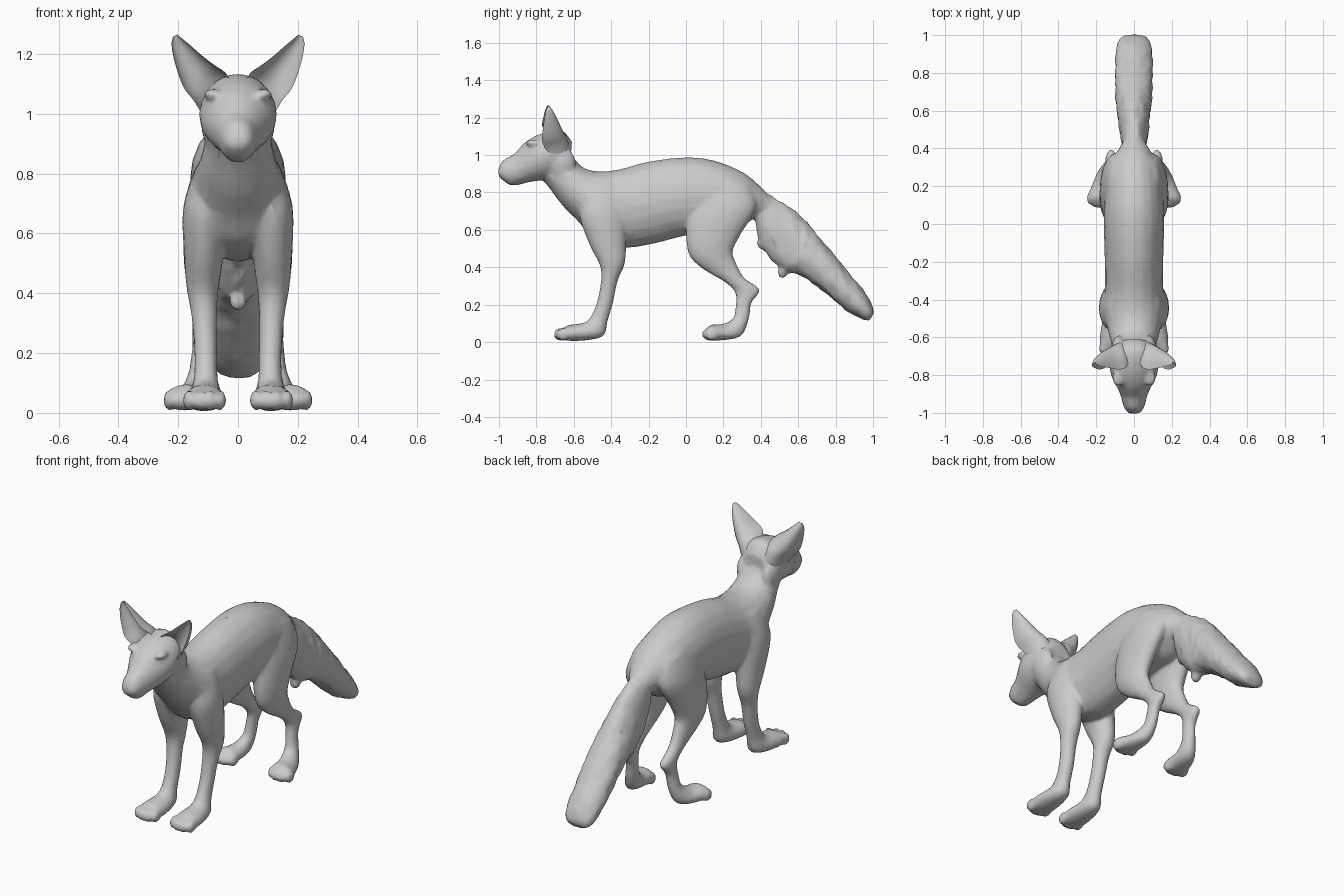
import bpy, bmesh, random
from math import sin, cos, pi
from mathutils import Vector, Matrix

random.seed(4)
SIDES = 20


def smooth_path(rows, steps=4):
    """Catmull-Rom interpolation through section rows."""
    out = []
    for i in range(len(rows) - 1):
        p = [rows[max(i - 1, 0)], rows[i], rows[i + 1], rows[min(i + 2, len(rows) - 1)]]
        for s in range(steps):
            t = s / steps
            out.append([0.5 * (2 * b + (c - a) * t + (2 * a - 5 * b + 4 * c - d) * t * t
                               + (3 * b - a - 3 * c + d) * t ** 3) for a, b, c, d in zip(*p)])
    return out + [list(rows[-1])]


def skin(bm, rings):
    """Closed tube through rings of points."""
    loops = [[bm.verts.new(p) for p in r] for r in rings]
    n = len(loops[0])
    for a, b in zip(loops, loops[1:]):
        for i in range(n):
            bm.faces.new((a[i], a[(i + 1) % n], b[(i + 1) % n], b[i]))
    bm.faces.new(loops[0][::-1])
    bm.faces.new(loops[-1])


def loft(bm, rows, side=1, rough=0.0):
    """Row: edge A (y, z), edge B (y, z), centre x, half width."""
    rings = []
    for y1, z1, y2, z2, cx, hw in smooth_path(rows):
        a, b = Vector((cx, y1, z1)), Vector((cx, y2, z2))
        mid, half = (a + b) / 2, (a - b) / 2
        ring = []
        for i in range(SIDES):
            t = 2 * pi * i / SIDES
            k = 1 + random.uniform(-rough, rough)
            p = mid + k * (half * cos(t) + Vector((hw * sin(t), 0, 0)))
            ring.append((p.x * side, p.y, p.z))
        rings.append(ring)
    skin(bm, rings)


def blob(bm, centre, radii):
    m = Matrix.Translation(centre) @ Matrix.Diagonal((*radii, 1))
    bmesh.ops.create_uvsphere(bm, u_segments=16, v_segments=10, radius=1, matrix=m)


def finish(name, bm):
    bmesh.ops.recalc_face_normals(bm, faces=bm.faces)
    me = bpy.data.meshes.new(name)
    bm.to_mesh(me)
    bm.free()
    ob = bpy.data.objects.new(name, me)
    bpy.context.collection.objects.link(ob)
    return ob


def shade(ob, angle):
    bpy.ops.object.select_all(action='DESELECT')
    ob.select_set(True)
    bpy.context.view_layer.objects.active = ob
    bpy.ops.object.shade_smooth_by_angle(angle=angle)


torso = [(.47, .75, .42, .66, 0, .05), (.40, .83, .36, .66, 0, .09), (.30, .91, .28, .60, 0, .135),
         (.15, .97, .14, .58, 0, .155), (0, .988, 0, .57, 0, .16), (-.2, .965, -.18, .525, 0, .155),
         (-.35, .925, -.35, .505, 0, .155), (-.46, .912, -.50, .56, 0, .16),
         (-.53, .925, -.58, .65, 0, .14), (-.57, .95, -.66, .73, 0, .125),
         (-.61, 1.0, -.72, .81, 0, .11), (-.64, 1.06, -.76, .86, 0, .105), (-.68, 1.10, -.78, .88, 0, .09)]
head = [(-.61, 1.07, -.62, .94, 0, .07), (-.66, 1.13, -.68, .90, 0, .115), (-.74, 1.125, -.75, .87, 0, .13),
        (-.81, 1.10, -.81, .86, 0, .118), (-.87, 1.06, -.86, .85, 0, .09), (-.92, 1.005, -.90, .84, 0, .07),
        (-.975, .975, -.94, .838, 0, .058), (-1.0, .935, -.985, .87, 0, .04), (-1.005, .915, -1.0, .885, 0, .02)]
tail = [(.38, .83, .37, .66, 0, .05), (.46, .78, .385, .56, 0, .065), (.54, .73, .41, .50, 0, .075),
        (.63, .66, .51, .385, 0, .085), (.70, .575, .60, .36, 0, .095), (.78, .485, .70, .30, 0, .1),
        (.87, .37, .80, .215, 0, .1), (.95, .275, .87, .16, 0, .098), (.998, .19, .95, .12, 0, .08),
        (1.003, .15, .98, .115, 0, .05)]
front_leg = [(-.50, .84, -.36, .84, .085, .05), (-.57, .70, -.33, .68, .108, .075),
             (-.52, .53, -.32, .50, .115, .065), (-.46, .41, -.33, .41, .118, .053),
             (-.455, .32, -.365, .33, .113, .043), (-.48, .20, -.39, .21, .108, .038),
             (-.52, .12, -.42, .11, .108, .040), (-.56, .10, -.445, .03, .11, .055),
             (-.63, .09, -.58, .006, .112, .070), (-.68, .06, -.66, .012, .112, .058),
             (-.705, .045, -.70, .02, .112, .03)]
hind_leg = [(.10, .88, .34, .84, .08, .05), (.02, .72, .375, .72, .10, .075), (0, .58, .295, .58, .115, .068),
            (.02, .46, .25, .49, .12, .058), (.10, .385, .265, .43, .12, .045), (.21, .32, .31, .345, .12, .035),
            (.265, .26, .395, .28, .12, .032), (.265, .19, .35, .21, .125, .030), (.25, .125, .335, .12, .135, .034),
            (.19, .095, .29, .03, .155, .05), (.14, .095, .16, .008, .175, .068),
            (.105, .07, .11, .015, .177, .058), (.085, .05, .09, .025, .177, .03)]

# Fused body: torso, neck, head, tail, legs and paws
bm = bmesh.new()
loft(bm, torso)
loft(bm, head)
loft(bm, tail, rough=.06)
for s in (1, -1):
    loft(bm, front_leg, s)
    loft(bm, hind_leg, s)
    blob(bm, (s * .08, -.67, .96), (.042, .08, .08))        # cheek ruff
    blob(bm, (s * .085, -.815, 1.065), (.03, .045, .018))   # brow
    for cx, y in ((.112, -.672), (.177, .122)):             # toes
        for dx, dy in ((-.052, .015), (-.018, 0), (.018, 0), (.052, .015)):
            blob(bm, (s * cx + dx, y + dy, .042), (.021, .036, .034))
for y, z in ((.405, .53), (.515, .375)):                    # ragged tufts under the tail
    blob(bm, (0, y, z), (.03, .025, .035))
body = finish("fox_body", bm)

# Merge the overlapping parts into one lightly faceted skin
mod = body.modifiers.new("Fuse", 'REMESH')
mod.mode = 'VOXEL'
mod.voxel_size = .01
mod = body.modifiers.new("Relax", 'SMOOTH')
mod.factor = .5
mod.iterations = 4
mod = body.modifiers.new("Facet", 'DECIMATE')
mod.ratio = .12
deps = bpy.context.evaluated_depsgraph_get()
fused = bpy.data.meshes.new_from_object(body.evaluated_get(deps))
body.modifiers.clear()
body.data = fused
shade(body, .9)

# Ears: inner edge (x, z), outer edge (x, z), front y, cup depth
ear = [(.01, 1.08, .11, .98, -.70, .08), (.04, 1.135, .145, 1.04, -.755, .12),
       (.075, 1.16, .18, 1.085, -.77, .115), (.115, 1.19, .202, 1.14, -.765, .09),
       (.155, 1.225, .217, 1.195, -.757, .06), (.185, 1.25, .222, 1.235, -.75, .035),
       (.203, 1.265, .217, 1.258, -.742, .012)]
for s, label in ((1, "left"), (-1, "right")):
    bm = bmesh.new()
    rings = []
    for x1, z1, x2, z2, y, d in smooth_path(ear, 3):
        ring = []
        for i in range(SIDES):
            t = 2 * pi * i / SIDES
            u = (1 + cos(t)) / 2
            depth = d * sin(t) if t <= pi else d * .62 * -sin(t)   # hollow front
            ring.append((s * (x1 + (x2 - x1) * u), y + depth, z1 + (z2 - z1) * u))
        rings.append(ring)
    skin(bm, rings)
    shade(finish(label + "_ear", bm), .9)
